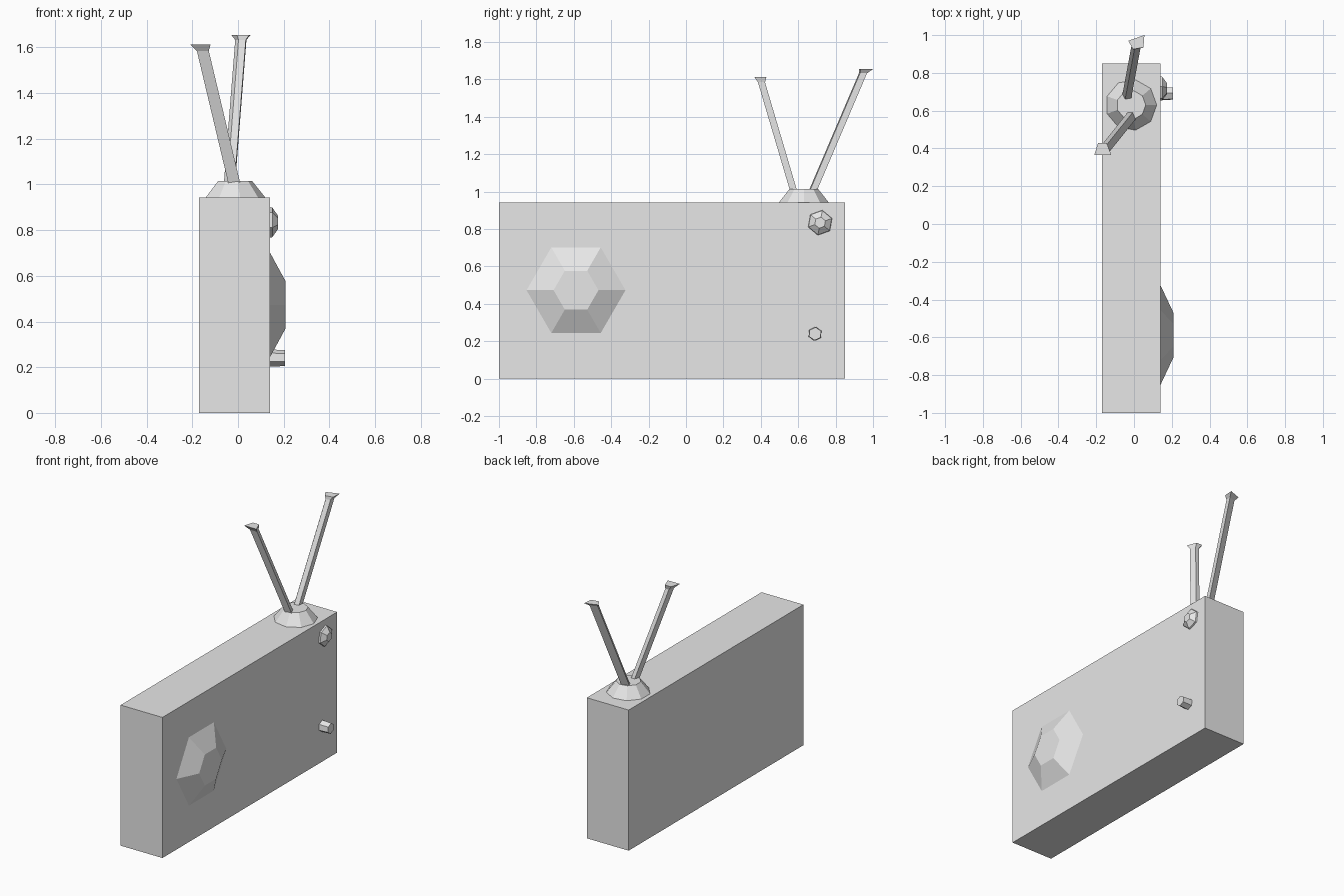
import bpy, bmesh
from math import cos, sin, pi, radians
from mathutils import Vector

cube = bpy.data.objects.get("Cube")
if cube:
    bpy.data.objects.remove(cube, do_unlink=True)

grey = bpy.data.materials.new("plain grey")
grey.use_nodes = True
colour = (0.8, 0.8, 0.8, 1)
grey.diffuse_color = colour
grey.node_tree.nodes["Principled BSDF"].inputs["Base Color"].default_value = colour


def loft(name, rings):
    """Join a stack of matching rings and cap both ends."""
    bm = bmesh.new()
    loops = [[bm.verts.new(p) for p in ring] for ring in rings]
    n = len(loops[0])
    for a, b in zip(loops, loops[1:]):
        for i in range(n):
            j = (i + 1) % n
            bm.faces.new((a[i], a[j], b[j], b[i]))
    bm.faces.new(loops[0][::-1])
    bm.faces.new(loops[-1])
    bmesh.ops.recalc_face_normals(bm, faces=bm.faces)
    mesh = bpy.data.meshes.new(name)
    bm.to_mesh(mesh)
    bm.free()
    mesh.materials.append(grey)
    obj = bpy.data.objects.new(name, mesh)
    bpy.context.collection.objects.link(obj)


def polygon(n, radius, turn=0):
    angles = [radians(turn) + 2 * pi * i / n for i in range(n)]
    return [(radius * cos(a), radius * sin(a)) for a in angles]


def side_fitting(name, y, z, turn, steps):
    """Six-sided fitting on the +x side; steps are (x, radius)."""
    loft(name, [[(x, y + u, z + v) for u, v in polygon(6, r, turn)] for x, r in steps])


def antenna(name, foot, neck, tip, outline):
    """Leaning rod with a flared flat tip."""
    rings = []
    for centre, scale in ((foot, 0.58), (neck, 0.58), (tip, 1)):
        rings.append([Vector(centre) + Vector((u, v, 0)) * scale for u, v in outline])
    loft(name, rings)


# Cabinet
x0, x1, y0, y1 = -0.17, 0.14, -1, 0.85
loft("cabinet", [[(x0, y0, z), (x1, y0, z), (x1, y1, z), (x0, y1, z)] for z in (0, 0.942)])

# Fittings on the side panel
side_fitting("speaker", -0.588, 0.473, 0, [(0.135, 0.275), (0.208, 0.12)])
side_fitting("upper_knob", 0.717, 0.834, 20, [(0.135, 0.069), (0.15, 0.066), (0.175, 0.03)])
side_fitting("lower_knob", 0.69, 0.24, 25, [(0.135, 0.038), (0.206, 0.035)])

# Antenna base
loft("antenna_base", [[(u - 0.015, v + 0.63, z) for u, v in polygon(9, r, 40)]
                      for z, r in ((0.94, 0.137), (1.015, 0.077))])

# Antennas
antenna("front_antenna", (-0.015, 0.575, 1.0), (-0.154, 0.402, 1.585), (-0.165, 0.395, 1.613),
        [(-0.025, 0.035), (0.02, 0.035), (0.045, -0.03), (-0.045, -0.03)])
antenna("back_antenna", (-0.035, 0.67, 1.0), (0.015, 0.94, 1.633), (0.017, 0.952, 1.655),
        [(-0.047, 0.018), (0.038, 0.048), (0.033, -0.017), (-0.022, -0.027)])
